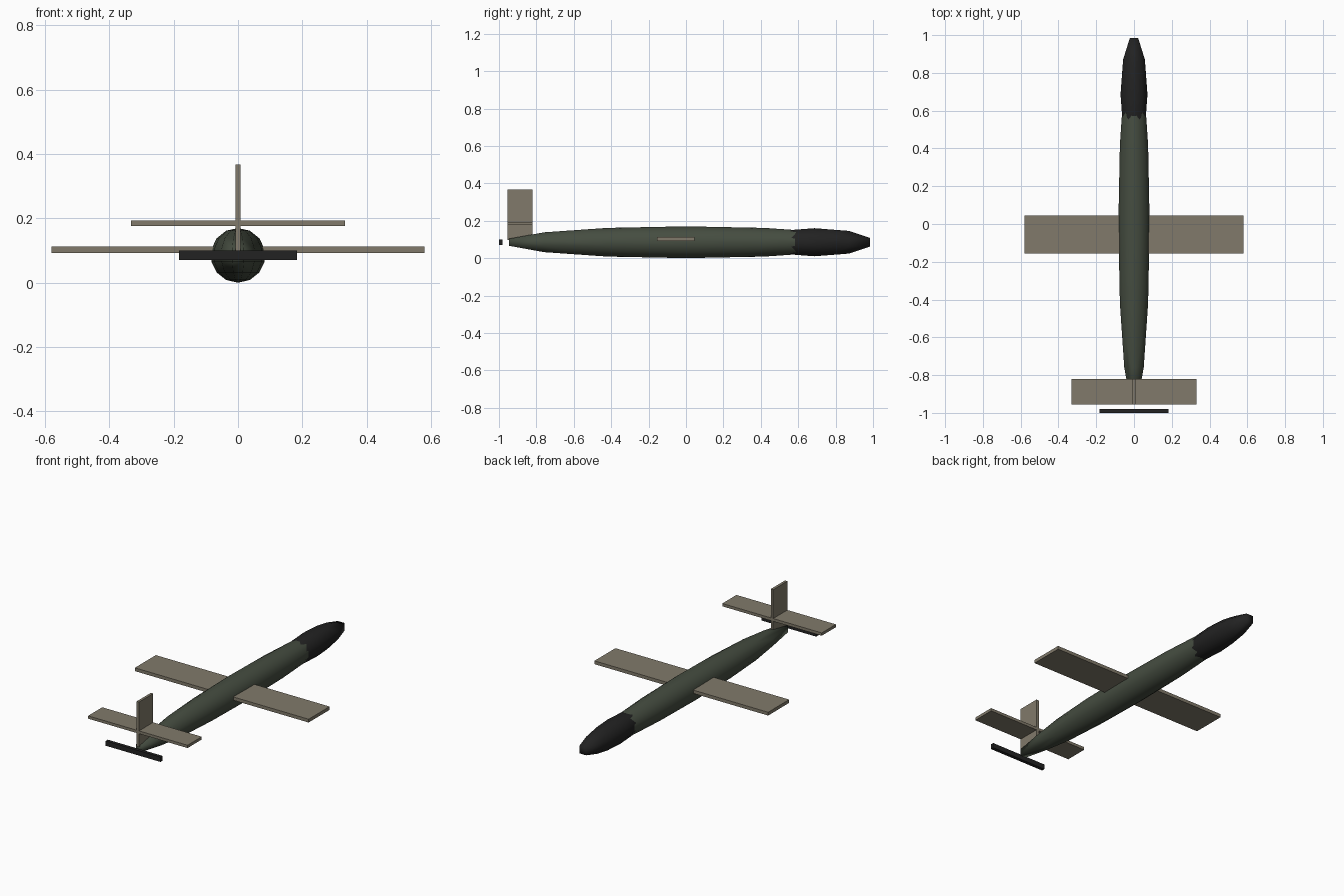
import bpy
import math

cube = bpy.data.objects.get("Cube")
if cube:
    bpy.data.objects.remove(cube, do_unlink=True)


def make_material(name, color):
    mat = bpy.data.materials.new(name)
    mat.use_nodes = True
    mat.diffuse_color = (*color, 1)
    mat.node_tree.nodes["Principled BSDF"].inputs["Base Color"].default_value = (*color, 1)
    return mat


GREEN = make_material("dark olive green", (0.06, 0.074, 0.052))
BLACK = make_material("matte black", (0.016, 0.016, 0.016))
TAN = make_material("grey tan", (0.22, 0.195, 0.145))


def finish(name, mat):
    obj = bpy.context.object
    obj.name = obj.data.name = name
    obj.data.materials.append(mat)
    bpy.ops.object.transform_apply(location=False, rotation=False, scale=True)
    return obj


def ellipsoid(name, mat, y, radius, half_length, segments):
    # An odd number of rings leaves an upright edge at each end
    rings = segments // 2
    stretch = half_length / math.cos(math.pi / rings / 2)
    bpy.ops.mesh.primitive_uv_sphere_add(segments=segments, ring_count=rings, radius=1,
                                         location=(0, y, AXIS))
    obj = bpy.context.object
    # Turn the ring of vertices so one lies exactly at each end
    obj.rotation_euler.z = math.pi / 2
    bpy.ops.object.transform_apply(location=False, rotation=True, scale=False)
    obj.scale = (radius, stretch, radius)
    finish(name, mat)
    bpy.ops.object.shade_smooth()


def box(name, mat, x, y, z):
    lows, highs = zip(x, y, z)
    bpy.ops.mesh.primitive_cube_add(size=1, location=[(a + b) / 2 for a, b in zip(lows, highs)])
    bpy.context.object.scale = [b - a for a, b in zip(lows, highs)]
    finish(name, mat)


AXIS = 0.085

# Fuselage and nose cone
ellipsoid("fuselage", GREEN, 0, 0.085, 0.97, 14)
ellipsoid("nose_cone", BLACK, 0.686, 0.075, 0.314, 10)

# Wing and tail surfaces
box("wing", TAN, (-0.58, 0.58), (-0.155, 0.045), (0.092, 0.112))
box("tailplane", TAN, (-0.332, 0.332), (-0.955, -0.82), (0.177, 0.194))
box("tail_fin", TAN, (-0.008, 0.008), (-0.955, -0.82), (0.098, 0.368))

# Pusher propeller
box("propeller", BLACK, (-0.183, 0.183), (-1, -0.98), (AXIS - 0.0145, AXIS + 0.0145))
